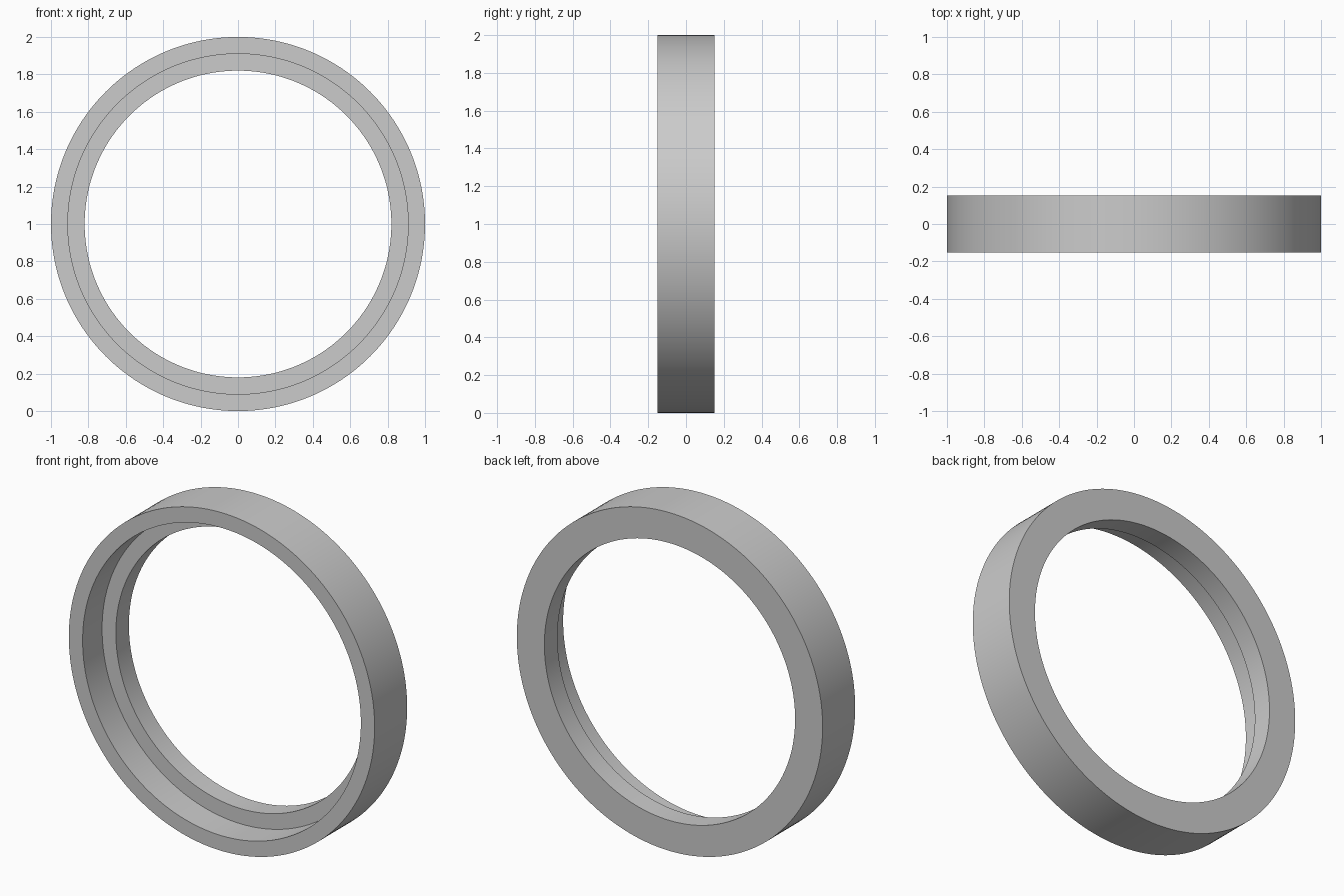
import bpy
import bmesh
import math
from mathutils import Matrix, Vector

cube = bpy.data.objects.get("Cube")
if cube:
    bpy.data.objects.remove(cube, do_unlink=True)

OUTER, RECESS, BORE = 1.0, 0.91, 0.82   # radii
HALF = 0.152                            # half the ring width
STEP = 0.03                             # y of the recess floor
SEGMENTS = 192

# Plain grey
grey = bpy.data.materials.new("grey")
grey.use_nodes = True
colour = (0.6, 0.6, 0.6, 1.0)
grey.diffuse_color = colour
grey.node_tree.nodes["Principled BSDF"].inputs["Base Color"].default_value = colour

# Stepped cross-section (radius, y), revolved around the y axis
profile = [(OUTER, -HALF), (OUTER, HALF), (BORE, HALF),
           (BORE, STEP), (RECESS, STEP), (RECESS, -HALF)]
centre = Vector((0, 0, 1))
bm = bmesh.new()
verts = [bm.verts.new((r, y, 1)) for r, y in profile]
edges = [bm.edges.new((verts[i - 1], verts[i])) for i in range(len(verts))]
bmesh.ops.spin(bm, geom=verts + edges, cent=centre, axis=(0, 1, 0),
               angle=math.tau, steps=SEGMENTS, use_merge=True)
bmesh.ops.remove_doubles(bm, verts=bm.verts, dist=1e-5)
bmesh.ops.recalc_face_normals(bm, faces=bm.faces)

mesh = bpy.data.meshes.new("stepped_ring")
bm.to_mesh(mesh)
bm.free()
mesh.materials.append(grey)
ring = bpy.data.objects.new("stepped_ring", mesh)
bpy.context.collection.objects.link(ring)

# Smooth walls with crisp rims
bpy.ops.object.select_all(action="DESELECT")
ring.select_set(True)
bpy.context.view_layer.objects.active = ring
bpy.ops.object.shade_smooth_by_angle(angle=math.radians(30))
